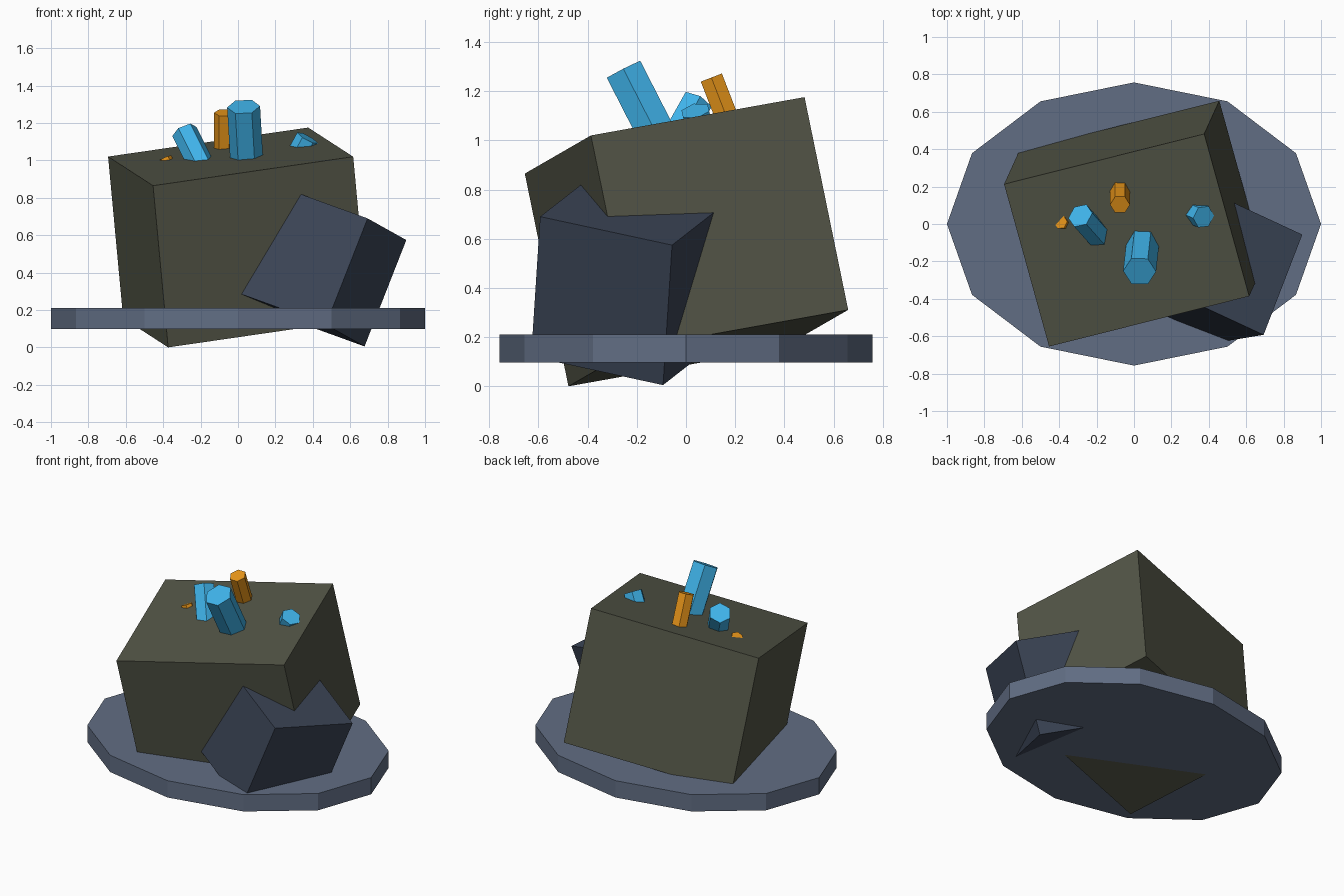
import bpy, bmesh
from math import radians, cos, sin, pi
from mathutils import Vector, Matrix, Euler

if "Cube" in bpy.data.objects:
    bpy.data.objects.remove(bpy.data.objects["Cube"])


def material(name, rgb):
    m = bpy.data.materials.new(name)
    m.diffuse_color = (*rgb, 1)
    m.use_nodes = True
    m.node_tree.nodes["Principled BSDF"].inputs["Base Color"].default_value = m.diffuse_color
    return m


SLATE = material("slate", (0.12, 0.155, 0.23))
STONE = material("stone", (0.085, 0.09, 0.062))
DARK = material("dark_stone", (0.045, 0.06, 0.095))
BLUE = material("blue_crystal", (0.05, 0.45, 0.82))
ORANGE = material("orange_crystal", (0.8, 0.3, 0.01))


def add_object(name, bm, mat):
    bmesh.ops.recalc_face_normals(bm, faces=bm.faces)
    mesh = bpy.data.meshes.new(name)
    bm.to_mesh(mesh)
    bm.free()
    mesh.materials.append(mat)
    obj = bpy.data.objects.new(name, mesh)
    bpy.context.collection.objects.link(obj)


def prism(name, sides, matrix, mat):
    """Unit-radius prism from z = 0 to 1, first corner on +x."""
    bm = bmesh.new()
    rings = [[bm.verts.new((cos(2 * pi * i / sides), sin(2 * pi * i / sides), z))
              for i in range(sides)] for z in (0, 1)]
    for ring in rings:
        bm.faces.new(ring)
    for i in range(sides):
        j = (i + 1) % sides
        bm.faces.new((rings[0][i], rings[0][j], rings[1][j], rings[1][i]))
    bm.transform(matrix)
    add_object(name, bm, mat)


def block(name, center, size, angles, mat):
    rot = Euler([radians(a) for a in angles])
    bm = bmesh.new()
    bmesh.ops.create_cube(bm, size=1, matrix=Matrix.LocRotScale(Vector(center), rot, Vector(size)))
    add_object(name, bm, mat)


def crystal(name, tip, axis, radius, length, mat):
    """Hexagonal prism whose top cap is centred on tip."""
    z = Vector(axis).normalized()
    y = z.cross(Vector((1, 0, 0))).normalized()
    x = y.cross(z)
    rot = Matrix((x, y, z)).transposed().to_quaternion()
    base = Vector(tip) - z * length
    prism(name, 6, Matrix.LocRotScale(base, rot, Vector((radius, radius, length))), mat)


# Flat oval slab
prism("base_slab", 12, Matrix.LocRotScale(Vector((0, 0, 0.098)), None, Vector((1, 0.757, 0.114))), SLATE)

# Tilted rocks
block("main_rock", (0.001, 0.002, 0.588), (1.114, 0.914, 0.886), (9.9, -8, 14.1), STONE)
block("side_rock", (0.422, -0.221, 0.443), (0.61, 0.586, 0.612), (-12, 18.2, -24.9), DARK)

# Crystals growing out of the main rock
crystal("tall_blue_crystal", (0.03, -0.253, 1.287), (-0.05, -0.45, 0.88), 0.088, 0.42, BLUE)
crystal("left_blue_crystal", (-0.287, 0.045, 1.155), (-0.4, 0.45, 0.8), 0.07, 0.32, BLUE)
crystal("right_blue_crystal", (0.372, 0.038, 1.12), (0.47, -0.2, 0.86), 0.063, 0.25, BLUE)
crystal("orange_crystal", (-0.075, 0.103, 1.255), (0, -0.36, 0.93), 0.053, 0.32, ORANGE)
crystal("small_orange_crystal", (-0.392, 0.01, 1.012), (-0.4, 0.1, 0.9), 0.038, 0.2, ORANGE)
